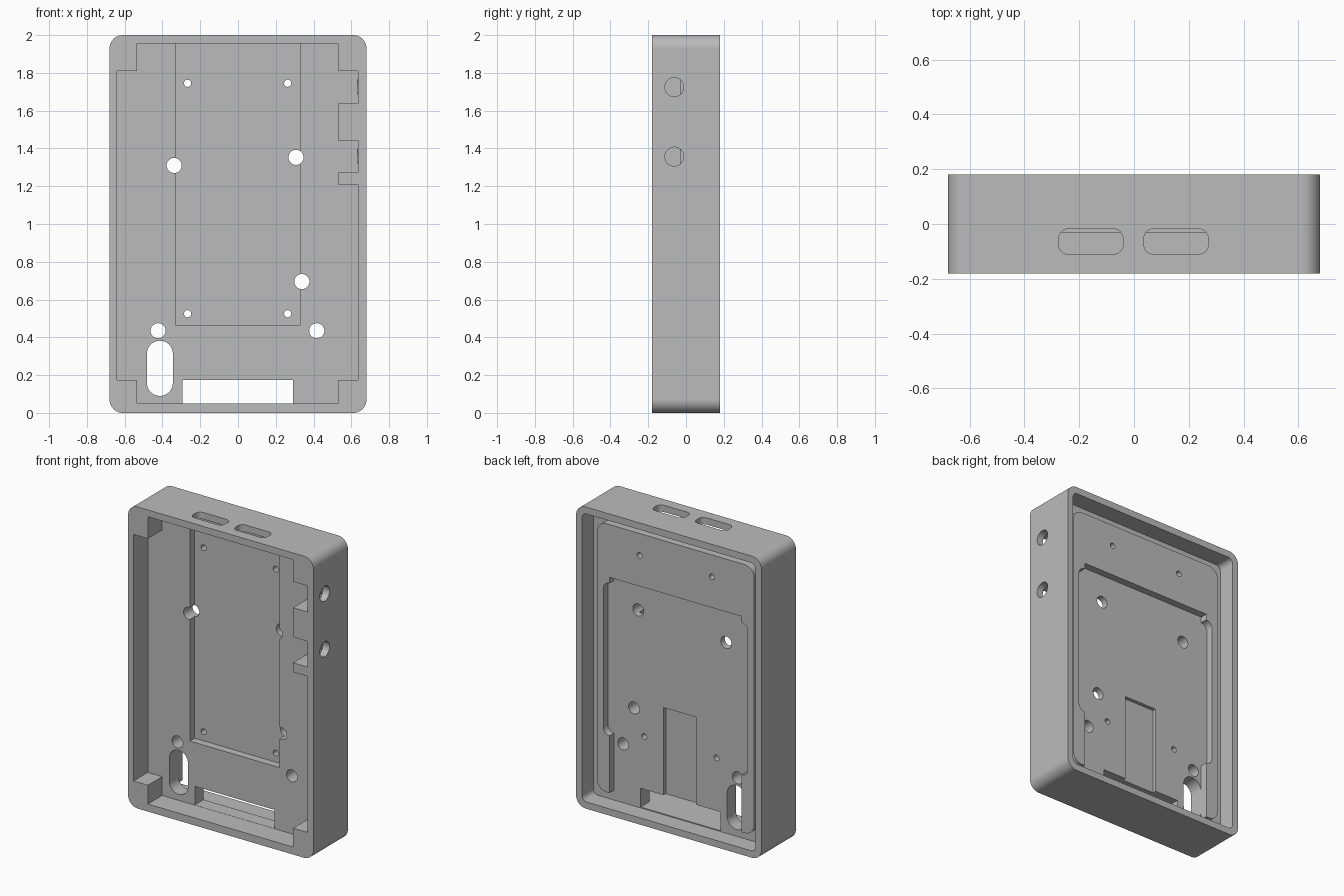
import bpy, bmesh
from math import cos, sin, pi, radians
from mathutils import Matrix

if "Cube" in bpy.data.objects:
    bpy.data.objects.remove(bpy.data.objects["Cube"])

grey = bpy.data.materials.new("light_grey")
grey.use_nodes = True
colour = (0.5, 0.5, 0.5, 1)
grey.diffuse_color = colour
grey.node_tree.nodes["Principled BSDF"].inputs["Base Color"].default_value = colour

# Maps (profile u, profile v, extrusion) to world axes
AXES = {
    "y": Matrix(((1, 0, 0, 0), (0, 0, 1, 0), (0, 1, 0, 0), (0, 0, 0, 1))),
    "x": Matrix(((0, 0, 1, 0), (1, 0, 0, 0), (0, 1, 0, 0), (0, 0, 0, 1))),
    "z": Matrix.Identity(4),
}


def prism(name, u0, u1, v0, v1, d0, d1, radius=0, axis="y", steps=10):
    """Rectangle with rounded corners, extruded along an axis from d0 to d1."""
    points = []
    corners = ((u1, v1, -1, -1), (u0, v1, 1, -1), (u0, v0, 1, 1), (u1, v0, -1, 1))
    for i, (u, v, su, sv) in enumerate(corners):
        for k in range(steps + 1 if radius else 1):
            a = pi / 2 * (i + k / steps)
            p = (u + radius * (su + cos(a)), v + radius * (sv + sin(a)))
            if not points or abs(p[0] - points[-1][0]) + abs(p[1] - points[-1][1]) > 1e-5:
                points.append(p)
    if abs(points[0][0] - points[-1][0]) + abs(points[0][1] - points[-1][1]) < 1e-5:
        points.pop()
    bm = bmesh.new()
    bottom = [bm.verts.new((u, v, d0)) for u, v in points]
    top = [bm.verts.new((u, v, d1)) for u, v in points]
    bm.faces.new(bottom)
    bm.faces.new(top)
    for i in range(len(points)):
        j = (i + 1) % len(points)
        bm.faces.new((bottom[i], bottom[j], top[j], top[i]))
    bm.transform(AXES[axis])
    bmesh.ops.recalc_face_normals(bm, faces=bm.faces)
    mesh = bpy.data.meshes.new(name)
    bm.to_mesh(mesh)
    bm.free()
    obj = bpy.data.objects.new(name, mesh)
    mesh.materials.append(grey)
    bpy.context.collection.objects.link(obj)
    return obj


def apply_modifier(obj, mod):
    bpy.ops.object.select_all(action="DESELECT")
    bpy.context.view_layer.objects.active = obj
    obj.select_set(True)
    bpy.ops.object.modifier_apply(modifier=mod.name)


def combine(obj, other, operation="DIFFERENCE"):
    mod = obj.modifiers.new("combine", "BOOLEAN")
    mod.operation = operation
    mod.solver = "EXACT"
    mod.object = other
    apply_modifier(obj, mod)
    bpy.data.objects.remove(other)


def cut(obj, *args, **kwargs):
    combine(obj, prism("cutter", *args, **kwargs))


def drill(obj, x, z, r):
    cut(obj, x - r, x + r, z - r, z + r, -0.5, 0.5, radius=r, steps=8)


# Main body and the shallow tray in its back
FLOOR, BACK_FLOOR = -0.031, 0.062
case = prism("case", -0.68, 0.68, 0, 2, -0.18, 0.18, radius=0.07)
cut(case, -0.637, 0.637, 0.045, 1.955, BACK_FLOOR, 0.4, radius=0.035)

# Raised back plate with a stepped opening
plate = prism("back_plate", -0.577, 0.577, 0.11, 1.89, 0.04, 0.11, radius=0.07)
cut(plate, -0.485, 0.485, -0.2, 1.54, -0.2, 0.4)
cut(plate, -0.53, 0.53, 0.49, 1.5, -0.3, 0.5, radius=0.045)
combine(case, plate, "UNION")

# Front cavity, leaving corner blocks and the button-side wall
cut(case, -0.535, 0.53, 0.05, 1.955, -0.4, FLOOR)
cut(case, -0.64, 0, 0.175, 1.81, -0.41, FLOOR)
cut(case, 0.1, 0.635, 0.175, 1.21, -0.42, FLOOR)

# Button pockets and their side holes
for z0, z1, z in ((1.637, 1.81, 1.725), (1.272, 1.442, 1.357)):
    cut(case, 0.5, 0.635, z0, z1, -0.43, FLOOR)
    cut(case, -0.112, -0.012, z - 0.05, z + 0.05, 0.632, 0.9, radius=0.05, axis="x")

# Deeper screen pocket
cut(case, -0.332, 0.328, 0.465, 1.955, -0.44, 0.02)

# Port slots in the top wall
for x0 in (-0.275, 0.036):
    cut(case, x0, x0 + 0.235, -0.11, -0.018, 1.9, 2.2, radius=0.035, axis="z")

# Cable channel, bottom window and strap slot
cut(case, -0.12, 0.12, 0.1, 0.755, 0.038, 0.5)
cut(case, -0.295, 0.29, 0.051, 0.175, -0.5, 0.5)
cut(case, -0.482, -0.345, 0.09, 0.382, -0.5, 0.5, radius=0.068)

# Mounting holes and small screw holes
for x, z in ((-0.338, 1.31), (0.307, 1.353), (0.338, 0.695), (-0.423, 0.435), (0.417, 0.435)):
    drill(case, x, z, 0.04)
for x in (-0.267, 0.263):
    for z in (0.525, 1.745):
        drill(case, x, z, 0.019)

# Smooth rounded corners, crisp edges
bpy.ops.object.select_all(action="DESELECT")
bpy.context.view_layer.objects.active = case
case.select_set(True)
bpy.ops.object.shade_smooth_by_angle(angle=radians(30))
weighted = case.modifiers.new("weighted_normals", "WEIGHTED_NORMAL")
weighted.keep_sharp = True
